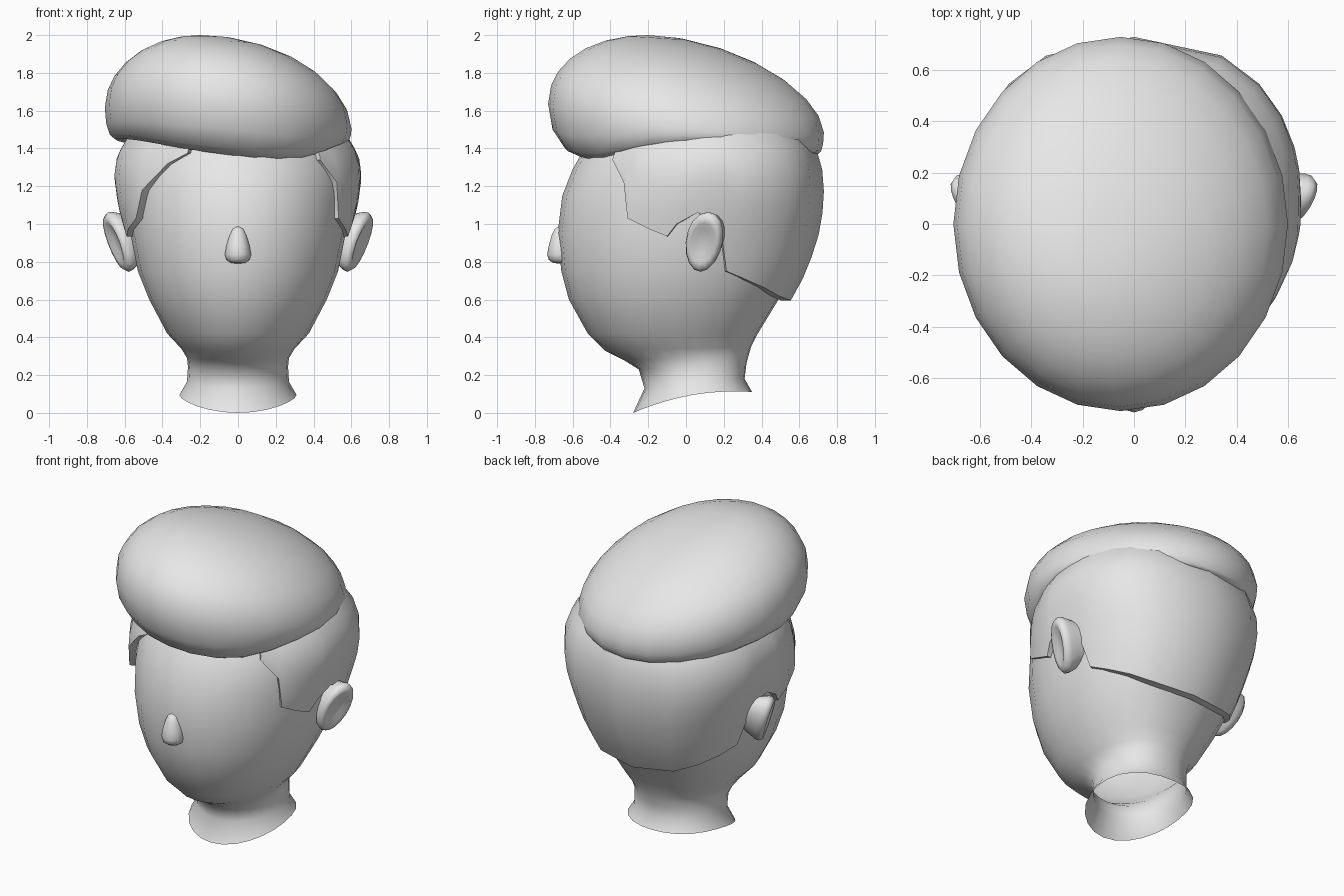
import bpy
from math import sin, cos, pi, radians
from mathutils import Vector

cube = bpy.data.objects.get("Cube")
if cube:
    bpy.data.objects.remove(cube)

grey = bpy.data.materials.new("light_grey")
grey.use_nodes = True
grey.diffuse_color = (0.8, 0.8, 0.8, 1)
grey.node_tree.nodes["Principled BSDF"].inputs["Base Color"].default_value = (0.8, 0.8, 0.8, 1)

SEG = 24
ANGLES = [2 * pi * i / SEG for i in range(SEG)]
BACK_POWER = 2.3  # the back of the skull is slightly squarer than an ellipse


def skin(name, rows, closed=True, tip=None, start=None, sharp=40):
    """Bridge rows of points into a smooth surface, with optional end points."""
    n = len(rows[0])
    verts = [p for row in rows for p in row]
    faces = []
    wrap = n if closed else n - 1
    for r in range(len(rows) - 1):
        for i in range(wrap):
            j = (i + 1) % n
            faces.append((r * n + i, r * n + j, (r + 1) * n + j, (r + 1) * n + i))
    if tip:
        verts.append(tip)
        base = (len(rows) - 1) * n
        faces += [(base + i, base + (i + 1) % n, len(verts) - 1) for i in range(n)]
    if start:
        verts.append(start)
        faces += [((i + 1) % n, i, len(verts) - 1) for i in range(n)]
    mesh = bpy.data.meshes.new(name)
    mesh.from_pydata([tuple(v) for v in verts], [], faces)
    mesh.materials.append(grey)
    mesh.shade_smooth()
    mesh.set_sharp_from_angle(angle=radians(sharp))
    obj = bpy.data.objects.new(name, mesh)
    bpy.context.collection.objects.link(obj)
    return obj


# Head and neck: front y, front z, back y, back z, half width, side lift
HEAD = [
    (-0.28, 0.0, 0.35, 0.11, 0.31, 0.04),
    (-0.22, 0.13, 0.31, 0.18, 0.27, 0.01),
    (-0.25, 0.23, 0.32, 0.26, 0.265, 0),
    (-0.33, 0.28, 0.33, 0.3, 0.27, 0),
    (-0.43, 0.33, 0.345, 0.35, 0.3, 0),
    (-0.52, 0.42, 0.38, 0.42, 0.375, 0),
    (-0.62, 0.6, 0.49, 0.6, 0.47, 0),
    (-0.66, 0.75, 0.58, 0.75, 0.53, 0),
    (-0.68, 0.95, 0.66, 0.95, 0.57, 0),
    (-0.655, 1.15, 0.69, 1.15, 0.585, 0),
    (-0.6, 1.29, 0.68, 1.29, 0.585, 0),
    (-0.52, 1.43, 0.62, 1.43, 0.54, 0),
    (-0.36, 1.58, 0.45, 1.58, 0.4, 0),
]
rows = []
for yf, zf, yb, zb, w, lift in HEAD:
    mid, half = (yf + yb) / 2, (yb - yf) / 2
    row = []
    for a in ANGLES:
        c, s = cos(a), sin(a)
        p = BACK_POWER if s > 0 else 2
        k = (abs(c) ** p + abs(s) ** p) ** (-1 / p)
        row.append((w * c * k, mid + half * s * k,
                    zf + (zb - zf) * (1 + s) / 2 + lift * c * c))
    rows.append(row)
skin("head", rows, tip=(0, 0.04, 1.64), sharp=60)

# Side hair follows its own shell: z, front y, back y, half width
SHELL = [
    (0.55, -0.63, 0.53, 0.47),
    (0.75, -0.67, 0.64, 0.54),
    (0.93, -0.67, 0.7, 0.59),
    (1.1, -0.635, 0.73, 0.635),
    (1.25, -0.59, 0.73, 0.655),
    (1.36, -0.55, 0.705, 0.64),
    (1.45, -0.5, 0.67, 0.59),
    (1.53, -0.44, 0.6, 0.53),
]


def shell_at(z):
    for low, high in zip(SHELL, SHELL[1:]):
        if z <= high[0]:
            break
    t = (z - low[0]) / (high[0] - low[0])
    yf, yb, w = [a + (b - a) * t for a, b in zip(low[1:], high[1:])]
    return (yf + yb) / 2, (yb - yf) / 2, w


def shell_point(u, z, side, inset=0):
    mid, half, w = shell_at(z)
    if side < 0:  # the swept temple is fuller
        inset -= 0.04 * max(0, -u)
    p = BACK_POWER if u > 0 else 2
    across = max(0, 1 - abs(u) ** p) ** (1 / p)
    return (side * (w - inset) * across, mid + (half - inset) * u, z)


# Hemline from temple, round the ear, to the nape: y, z
TEMPLE = [(-0.39, 1.34), (-0.33, 1.22), (-0.31, 1.03)]
SWEEP = [(-0.49, 1.375), (-0.46, 1.32), (-0.38, 1.18), (-0.33, 1.03)]
HEM = [(-0.2, 0.975), (-0.1, 0.935), (-0.05, 1.0), (0.06, 1.06), (0.18, 1.01),
       (0.215, 0.75), (0.32, 0.705), (0.42, 0.66), (0.5, 0.615)]


def hem_columns(hem, side):
    columns = []
    for y, z in hem:
        mid, half, _ = shell_at(z)
        columns.append(((y - mid) / half, z, side))
    return columns


columns = hem_columns(TEMPLE + HEM, 1) + [(1, 0.595, 1)] + hem_columns(SWEEP + HEM, -1)[::-1]
STEPS = 8
rows = [[shell_point(u, z, s, 0.05) for u, z, s in columns]]
for k in range(STEPS + 1):
    rows.append([shell_point(u, z + (1.52 - z) * k / STEPS, s) for u, z, s in columns])
# turn the two front edges inwards
for k, row in enumerate(rows):
    for end, (u, z, s) in ((0, columns[0]), (len(row), columns[-1])):
        height = z + (1.52 - z) * max(0, k - 1) / STEPS
        row.insert(end if end == 0 else len(row), shell_point(u, height, s, 0.05))
skin("side_hair", rows, closed=False, sharp=50)

# Top hair: leaning dome with a rolled-under rim
APEX = Vector((-0.2, -0.2, 2.0))
CENTRE = Vector((-0.052, 0, 0))


def rim(a):
    wide = 1.56 - 0.055 * cos(a) - 0.075 * sin(a)
    low = (1.405 + 0.035 * cos(2 * a) - 0.06 * max(0, cos(a + 0.8)) ** 6
           + 0.02 * max(0, cos(a + 2.5)) ** 3)
    tuck = 0.06 - 0.02 * cos(a) + 0.18 * max(0, -sin(a)) - 0.02 * max(0, sin(a))
    return wide, low, tuck


def rim_ring(scale_drop):
    ring = []
    for a in ANGLES:
        scale, z = scale_drop(*rim(a))
        ring.append(CENTRE + Vector((0.653 * scale * cos(a), 0.73 * scale * sin(a), z)))
    return ring


rows = [rim_ring(lambda wide, low, tuck: (0.8 - tuck, low + 0.02))]
for deg in (90, 60, 30, 0):
    p = radians(deg)
    rows.append(rim_ring(lambda wide, low, tuck: (1 - tuck * (1 - cos(p)),
                                                  wide - (wide - low) * sin(p))))
for f in (0.97, 0.9, 0.78, 0.62, 0.42, 0.2):
    ring = []
    for a, edge in zip(ANGLES, rows[4]):
        power = 1.91 - 0.24 * cos(a - 1.2)
        rise = (1 - f ** power) ** (1 / power)
        point = APEX + (edge - APEX) * f
        point.z = edge.z + (APEX.z - edge.z) * rise
        ring.append(point)
    rows.append(ring)
skin("top_hair", rows, tip=APEX, start=(-0.05, 0, 1.5), sharp=60)

# Ears: leaning, shallow cupped pads, given as rings of scale and depth
for side, name in ((1, "left_ear"), (-1, "right_ear")):
    across, up = Vector((0.38, 0.92, 0)), Vector((0.3, 0, 0.95))
    out = across.cross(up).normalized()
    middle = Vector((0.63, 0.095, 0.905))
    rows = []
    for scale, depth in ((0.72, -0.12), (0.86, -0.06), (0.98, -0.02), (1, 0.005),
                         (0.88, 0.028), (0.68, 0.026), (0.4, 0.012)):
        ring = []
        for i in range(16):
            a = 2 * pi * i / 16
            sway = 0.103 * cos(a) * (1 + 0.05 * sin(a)) + 0.018 * sin(a)
            v = middle + across * (scale * sway) + up * (0.165 * scale * sin(a)) + out * depth
            ring.append((side * v.x, v.y, v.z))
        rows.append(ring if side > 0 else ring[::-1])
    tip = middle + out * 0.008
    skin(name, rows, tip=(side * tip.x, tip.y, tip.z), sharp=70)

# Nose: small tapered drop
rows = []
for t, r in ((0.02, 0.55), (0.1, 0.88), (0.25, 1), (0.5, 0.86), (0.75, 0.66), (0.92, 0.42)):
    rows.append([(0.07 * r * cos(a), -0.665 + 0.07 * r * sin(a), 0.79 + 0.2 * t)
                 for a in ANGLES[::2]])
skin("nose", rows, tip=(0, -0.67, 0.99), start=(0, -0.67, 0.79), sharp=60)
